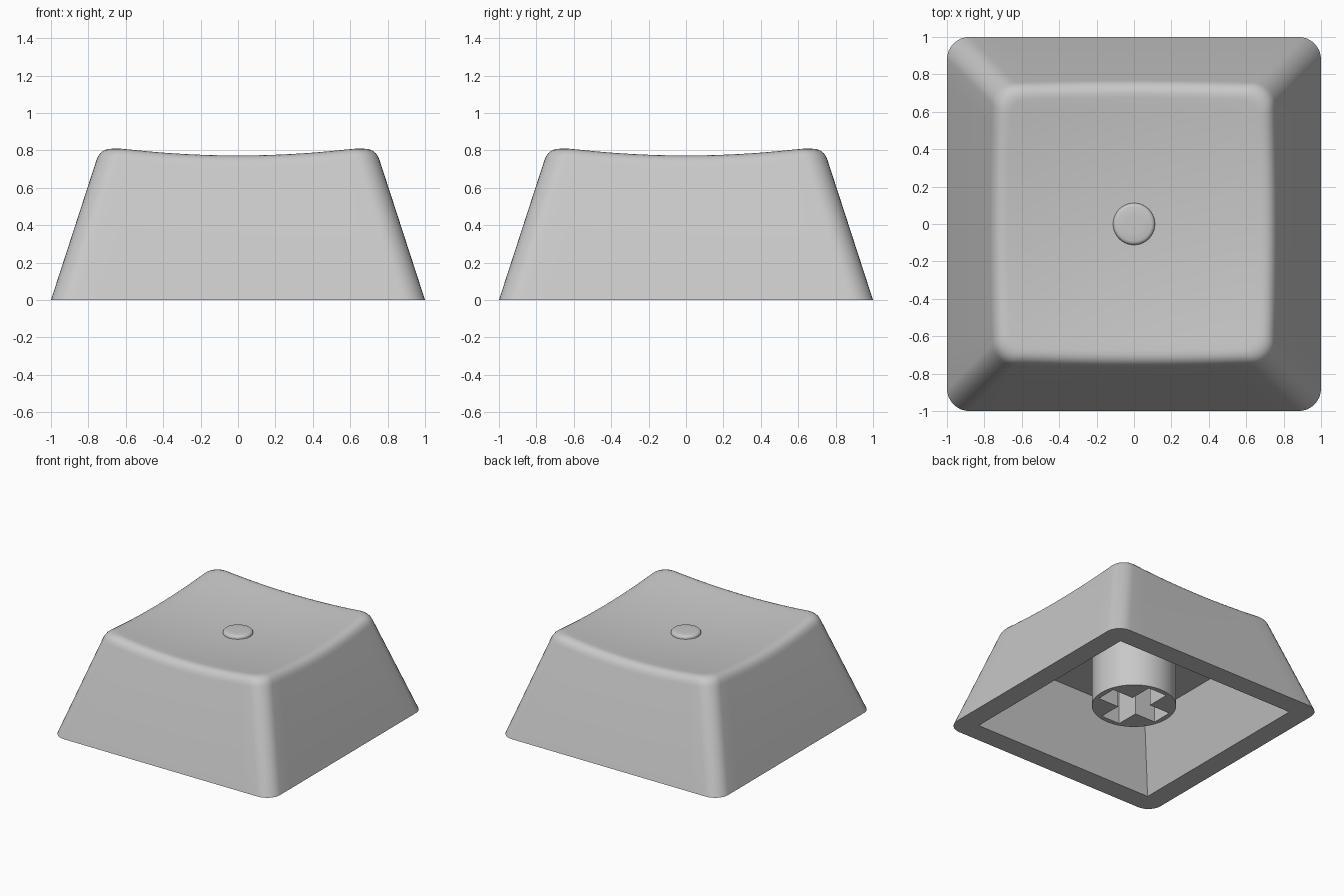
import bpy, bmesh, math
from mathutils import Vector

if "Cube" in bpy.data.objects:
    bpy.data.objects.remove(bpy.data.objects["Cube"])

grey = bpy.data.materials.new("warm_grey_plastic")
grey.diffuse_color = (0.58, 0.58, 0.58, 1)
grey.use_nodes = True
grey.node_tree.nodes["Principled BSDF"].inputs["Base Color"].default_value = grey.diffuse_color


def dish(x, y):
    """Height of the scooped top surface."""
    return 0.726 + 0.1 * (x * x + y * y)


def rounded_square(half, r, corner=8, side=12):
    """Outline points of a rounded square, counter-clockwise."""
    pts = []
    for k in range(4):
        q = k * math.pi / 2
        cx, cy = [(1, 1), (-1, 1), (-1, -1), (1, -1)][k]
        c = Vector((cx, cy)) * (half - r)
        for i in range(corner + 1):
            a = q + i / corner * math.pi / 2
            pts.append(c + r * Vector((math.cos(a), math.sin(a))))
        # straight run to the next corner
        step = Vector((-math.sin(q + math.pi / 2), math.cos(q + math.pi / 2)))
        run = Vector((-math.sin(q), math.cos(q)))
        d = Vector((math.cos(q + math.pi / 2), math.sin(q + math.pi / 2)))
        start, length = pts[-1], 2 * (half - r)
        for i in range(1, side):
            pts.append(start + step * (length * i / side))
    return pts


def loft(name, rings):
    """Skin closed rings and close both ends with a fan to the middle."""
    bm = bmesh.new()
    vr = [[bm.verts.new(p) for p in ring] for ring in rings]
    n = len(vr[0])
    for a, b in zip(vr, vr[1:]):
        for i in range(n):
            j = (i + 1) % n
            bm.faces.new((a[i], a[j], b[j], b[i]))
    for ring in (vr[0], vr[-1]):
        mid = sum((v.co for v in ring), Vector()) / n
        mid.z = min(v.co.z for v in ring)
        c = bm.verts.new(mid)
        for i in range(n):
            bm.faces.new((ring[i], ring[(i + 1) % n], c))
    bmesh.ops.remove_doubles(bm, verts=bm.verts, dist=1e-5)
    bmesh.ops.recalc_face_normals(bm, faces=bm.faces)
    me = bpy.data.meshes.new(name)
    bm.to_mesh(me)
    bm.free()
    ob = bpy.data.objects.new(name, me)
    bpy.context.collection.objects.link(ob)
    me.materials.append(grey)
    return ob


def smooth(ob, angle=35):
    bpy.ops.object.select_all(action='DESELECT')
    ob.select_set(True)
    bpy.context.view_layer.objects.active = ob
    bpy.ops.object.shade_smooth_by_angle(angle=math.radians(angle))


def flat_ring(pts, z):
    return [Vector((p.x, p.y, z)) for p in pts]


# Cap shell: hollow underside, rim, sloping sides, rounded edge, scooped top
SLOPE, R, FILLET = 0.325, 0.12, 0.07
outer = rounded_square(1, R)
inset = rounded_square(1 - FILLET, R - 0.03)
edge, low, inner = [], [], []
for p, q in zip(outer, inset):
    z = 0.8
    for _ in range(20):
        e = rounded_square_pt = p - Vector((math.copysign(min(1, abs(p.x) / (1 - R)), p.x),
                                            math.copysign(min(1, abs(p.y) / (1 - R)), p.y))) * SLOPE * z
        z = dish(e.x, e.y)
    edge.append(Vector((e.x, e.y, z)))
    low.append(edge[-1].lerp(Vector((p.x, p.y, 0)), FILLET / z))
    s = e + (q - p)
    inner.append(Vector((s.x, s.y, dish(s.x, s.y))))

rings = [flat_ring(rounded_square(0.655, 0), 0.54),
         flat_ring(rounded_square(0.83, 0), 0),
         flat_ring(outer, 0), low]
for i in range(1, 7):
    t = i / 6
    rings.append([a.lerp(b, t).lerp(b.lerp(c, t), t) for a, b, c in zip(low, edge, inner)])
for i in range(1, 12):
    s = 1 - i / 12
    rings.append([Vector((c.x * s, c.y * s, dish(c.x * s, c.y * s))) for c in inner])
smooth(loft("cap_shell", rings))


def lathe(name, profile, n=64):
    return loft(name, [[Vector((r * math.cos(2 * math.pi * i / n),
                                r * math.sin(2 * math.pi * i / n), z)) for i in range(n)]
                       for r, z in profile])


# Small raised dot in the middle of the top
smooth(lathe("top_dot", [(0.112, 0.70), (0.112, 0.735), (0.109, 0.744),
                         (0.102, 0.75), (0.092, 0.753), (0.05, 0.754)]), 50)

# Mounting stem with a cross-shaped socket
stem = lathe("mounting_stem", [(0.317, 0.112), (0.317, 0.57)])
L, W = 0.275, 0.085
cross = [Vector(p) for p in ((L, -W), (L, W), (W, W), (W, L), (-W, L), (-W, W),
                             (-L, W), (-L, -W), (-W, -W), (-W, -L), (W, -L), (W, -W))]
cutter = loft("socket_cutter", [flat_ring(cross, 0.0), flat_ring(cross, 0.52)])
cutter.hide_render = True
cut = stem.modifiers.new("socket", 'BOOLEAN')
cut.operation, cut.solver, cut.object = 'DIFFERENCE', 'EXACT', cutter
bpy.context.view_layer.objects.active = stem
bpy.ops.object.modifier_apply(modifier=cut.name)
bpy.data.objects.remove(cutter)
smooth(stem)
